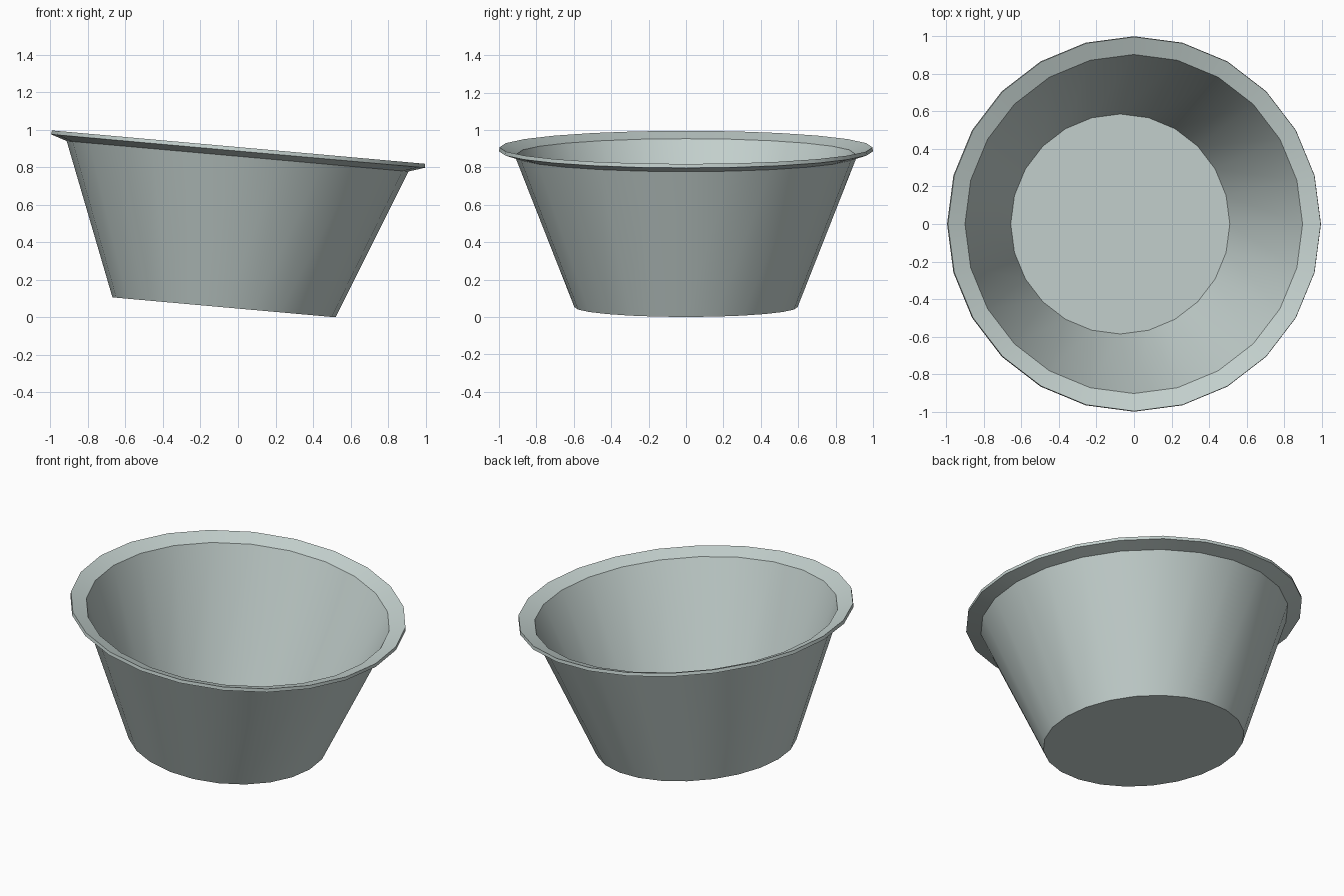
import bpy, bmesh, math
from mathutils import Matrix, Vector

if "Cube" in bpy.data.objects:
    bpy.data.objects.remove(bpy.data.objects["Cube"])

SIDES = 24
TILT = math.radians(5.1)

# Closed (radius, height) profile: underside, outer wall, flared rim, inner wall, floor
PROFILE = [(0.597, 0.0), (0.914, 0.808), (1.0, 0.836), (0.997, 0.857),
           (0.903, 0.823), (0.586, 0.013)]

mat = bpy.data.materials.new("pale grey metal")
mat.diffuse_color = (0.56, 0.645, 0.625, 1)
mat.use_nodes = True
mat.node_tree.nodes["Principled BSDF"].inputs["Base Color"].default_value = mat.diffuse_color

bm = bmesh.new()
rings = []
for r, z in PROFILE:
    rings.append([bm.verts.new((r * math.cos(2 * math.pi * i / SIDES),
                                r * math.sin(2 * math.pi * i / SIDES), z))
                  for i in range(SIDES)])
for a, b in zip(rings, rings[1:]):
    for i in range(SIDES):
        j = (i + 1) % SIDES
        bm.faces.new((a[i], a[j], b[j], b[i]))
bm.faces.new(rings[0][::-1])   # underside
bm.faces.new(rings[-1])        # inner floor
bmesh.ops.recalc_face_normals(bm, faces=bm.faces)

# Tip the bucket towards +x, rest its low edge on the ground and centre it
bm.transform(Matrix.Rotation(TILT, 4, 'Y'))
xs = [v.co.x for v in bm.verts]
low = min(v.co.z for v in bm.verts)
bm.transform(Matrix.Translation(Vector((-(min(xs) + max(xs)) / 2, 0, -low))))

mesh = bpy.data.meshes.new("bucket")
bm.to_mesh(mesh)
bm.free()
mesh.materials.append(mat)
bucket = bpy.data.objects.new("bucket", mesh)
bpy.context.collection.objects.link(bucket)

# Smooth walls, crisp rim and base edges
bpy.context.view_layer.objects.active = bucket
bucket.select_set(True)
bpy.ops.object.shade_smooth_by_angle(angle=math.radians(30))
